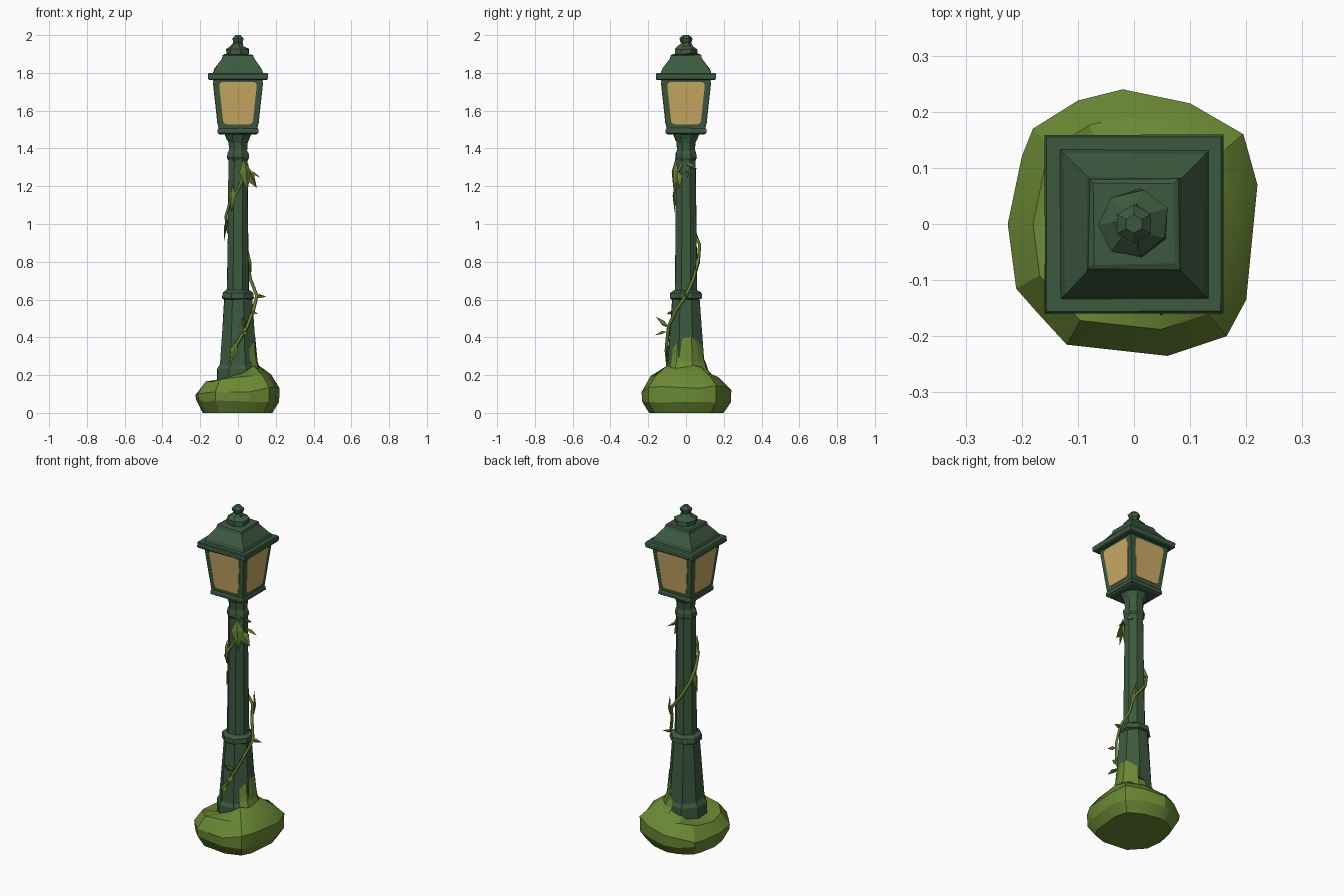
import bpy, bmesh, math, random
from mathutils import Vector

random.seed(4)
if "Cube" in bpy.data.objects:
    bpy.data.objects.remove(bpy.data.objects["Cube"])


def material(name, rgb):
    m = bpy.data.materials.new(name)
    m.use_nodes = True
    m.diffuse_color = (*rgb, 1)
    m.node_tree.nodes["Principled BSDF"].inputs["Base Color"].default_value = (*rgb, 1)
    return m


METAL = material("green_metal", (0.046, 0.102, 0.05))
MOSS = material("moss", (0.145, 0.25, 0.035))
VINE = material("vine_green", (0.13, 0.22, 0.03))
GLASS = material("amber_glass", (0.60, 0.41, 0.13))


def make_object(name, bm, mat, smooth=None):
    bmesh.ops.recalc_face_normals(bm, faces=bm.faces)
    mesh = bpy.data.meshes.new(name)
    bm.to_mesh(mesh)
    bm.free()
    ob = bpy.data.objects.new(name, mesh)
    bpy.context.collection.objects.link(ob)
    mesh.materials.append(mat)
    if smooth:
        bpy.ops.object.select_all(action="DESELECT")
        ob.select_set(True)
        bpy.context.view_layer.objects.active = ob
        bpy.ops.object.shade_smooth_by_angle(angle=math.radians(smooth))
    return ob


def loft(name, rings, mat, closed=True, smooth=None):
    """Skin a list of point rings; closed rings get end caps."""
    bm = bmesh.new()
    rows = [[bm.verts.new(p) for p in ring] for ring in rings]
    n = len(rows[0])
    for a, b in zip(rows, rows[1:]):
        for i in range(n if closed else n - 1):
            j = (i + 1) % n
            bm.faces.new((a[i], a[j], b[j], b[i]))
    if closed:
        bm.faces.new(rows[0])
        bm.faces.new(rows[-1])
    return make_object(name, bm, mat, smooth)


def turned(name, profile, sides, mat, jitter=0.0):
    """Column of (height, half width) rings with flats facing the axes."""
    rings = []
    for z, half in profile:
        r = half / math.cos(math.pi / sides)
        ring = []
        for i in range(sides):
            a = (i + 0.5) * math.tau / sides
            wob = [random.uniform(-jitter, jitter) for _ in range(3)]
            ring.append((r * math.cos(a) + wob[0], r * math.sin(a) + wob[1], z + wob[2]))
        rings.append(ring)
    return loft(name, rings, mat)


# Mossy mound: one outline scaled through several heights, higher on the +x side
outline = [(.22, .07), (.195, .16), (.1, .215), (-.02, .24), (-.1, .22), (-.18, .17),
           (-.2, .12), (-.225, 0), (-.21, -.115), (-.175, -.155), (-.12, -.215),
           (.06, -.235), (.165, -.2), (.2, -.135)]
mound = []
for z, s, tilt in [(0, .83, 0), (.065, .99, 0), (.115, 1, .1), (.18, .8, .1), (.205, .5, .2)]:
    mound.append([(x * s, y * s, z + tilt * x + (random.uniform(-.012, .012) if z else 0))
                  for x, y in outline])
loft("moss_mound", mound, MOSS, smooth=25)

# Post
turned("pedestal", [(.17, .11), (.235, .108), (.255, .097), (.60, .074), (.605, .083),
                    (.635, .081), (.65, .06)], 8, METAL, .003)
turned("pole", [(.63, .058), (1.0, .054), (1.36, .049), (1.40, .046)], 8, METAL, .002)
turned("pole_collar", [(1.335, .048), (1.35, .056), (1.375, .054), (1.39, .046),
                       (1.43, .051), (1.45, .058), (1.485, .073)], 8, METAL, .003)

# Moss creeping up the +x side of the pedestal
patch = []
for z, r in [(.19, .16), (.225, .128), (.27, .112), (.33, .106), (.40, .099)]:
    row = []
    for k in range(7):
        a = math.radians(-50 + k * 22.5)
        top = 1 if z < .3 else .85 + .15 * math.sin(k * .6)
        fit = math.cos(math.pi / 8) / max(math.cos(a - math.radians(45 * n)) for n in range(-2, 4))
        row.append((r * fit * math.cos(a), r * fit * math.sin(a), z * top + .004 * (k % 2)))
    patch.append(row)
loft("moss_patch", patch, MOSS, closed=False)

# Lantern
turned("lantern_floor", [(1.475, .098), (1.482, .108), (1.50, .108), (1.507, .104)], 4, METAL, .001)
LOW, HIGH = (1.50, .103), (1.775, .133)
turned("lantern_body", [LOW, HIGH], 4, METAL)
turned("roof_eave", [(1.762, .152), (1.769, .159), (1.794, .159), (1.80, .155)], 4, METAL, .001)
turned("roof", [(1.795, .134), (1.82, .125), (1.875, .084), (1.892, .080), (1.897, .072)], 4, METAL, .002)
turned("finial_base", [(1.885, .042), (1.90, .056), (1.925, .056), (1.945, .032), (1.962, .02)],
       7, METAL, .004)
turned("finial_knob", [(1.95, .016), (1.965, .026), (1.983, .03), (2.0, .014)], 6, METAL, .0)


def wall(z):
    t = (z - LOW[0]) / (HIGH[0] - LOW[0])
    return LOW[1] + t * (HIGH[1] - LOW[1])


def pane(name, turn):
    """Thin rounded trapezoid lying on one sloping lantern wall."""
    z0, z1, rad = 1.528, 1.752, .02
    pts = []
    for q, (sx, z) in enumerate([(1, z1 - rad), (-1, z1 - rad), (-1, z0 + rad), (1, z0 + rad)]):
        for s in range(5):
            a = (q + s / 4) * math.pi / 2
            zz = z + rad * math.sin(a)
            half = wall(z) - .029
            pts.append((sx * (half - rad) + rad * math.cos(a), zz))
    rings = []
    for off in (-.002, .003):
        ring = []
        for u, z in pts:
            d = wall(z) + off
            c, s = math.cos(turn), math.sin(turn)
            ring.append((u * c + d * s, u * s - d * c, z))
        rings.append(ring)
    loft(name, rings, GLASS)


for i, side in enumerate(["front", "left", "back", "right"]):
    pane(side + "_pane", i * math.pi / 2)

# Vine winding round the post
path = [(-.045, -.1, .25), (-.01, -.102, .36), (.05, -.092, .46), (.083, -.05, .55),
        (.1, .0, .62), (.065, .04, .71), (.05, .065, .8), (-.02, .072, .89),
        (-.055, .04, .97), (-.064, 0, 1.04), (-.045, -.052, 1.11), (0, -.06, 1.18),
        (.042, -.042, 1.28), (.04, 0, 1.37)]
curve = bpy.data.curves.new("vine", "CURVE")
curve.dimensions = "3D"
curve.bevel_depth = .009
curve.bevel_resolution = 0
curve.use_fill_caps = True
spline = curve.splines.new("POLY")
spline.points.add(len(path) - 1)
for i, (pt, co) in enumerate(zip(spline.points, path)):
    pt.co = (*co, 1)
    pt.radius = .7 if i in (0, len(path) - 1) else 1
vine = bpy.data.objects.new("vine", curve)
bpy.context.collection.objects.link(vine)
curve.materials.append(VINE)


def leaf(name, base, tip, width):
    """Folded diamond leaf with a raised spine."""
    base, tip = Vector(base), Vector(tip)
    along = tip - base
    out = Vector((base.x, base.y, 0)).normalized()
    side = along.cross(out)
    if side.length < .01 * along.length:
        side = along.cross(Vector((0, 0, 1)))
    side.normalize()
    lift = side.cross(along).normalized() * .012
    mid = base + along * .4
    bm = bmesh.new()
    b, t, l, r, m, u = [bm.verts.new(p) for p in (base, tip, mid + side * width, mid - side * width,
                                                  mid + lift, mid - lift * .3)]
    for f in ((b, l, m), (l, t, m), (t, r, m), (r, b, m), (l, b, u), (t, l, u), (r, t, u), (b, r, u)):
        bm.faces.new(f)
    make_object(name, bm, VINE)


leaves = [((.03, -.055, 1.35), (.05, -.065, 1.17), .035), ((.045, -.045, 1.28), (.1, -.03, 1.19), .03),
          ((.05, 0, 1.28), (.12, .01, 1.245), .012), ((.04, -.02, 1.33), (.05, .06, 1.29), .015),
          ((-.03, -.06, 1.21), (-.035, -.06, 1.06), .022), ((-.055, .01, 1.04), (-.075, .0, .9), .02),
          ((.09, 0, .62), (.15, .01, .615), .012), ((.07, -.07, .53), (.105, -.1, .525), .012),
          ((.04, -.09, .45), (.02, -.16, .51), .018), ((.03, -.1, .43), (.05, -.165, .41), .018),
          ((-.01, -.1, .38), (-.035, -.105, .26), .022), ((.07, .05, .74), (.05, .08, .88), .014)]
for i, (base, tip, width) in enumerate(leaves):
    leaf("vine_leaf_%d" % (i + 1), base, tip, width)
